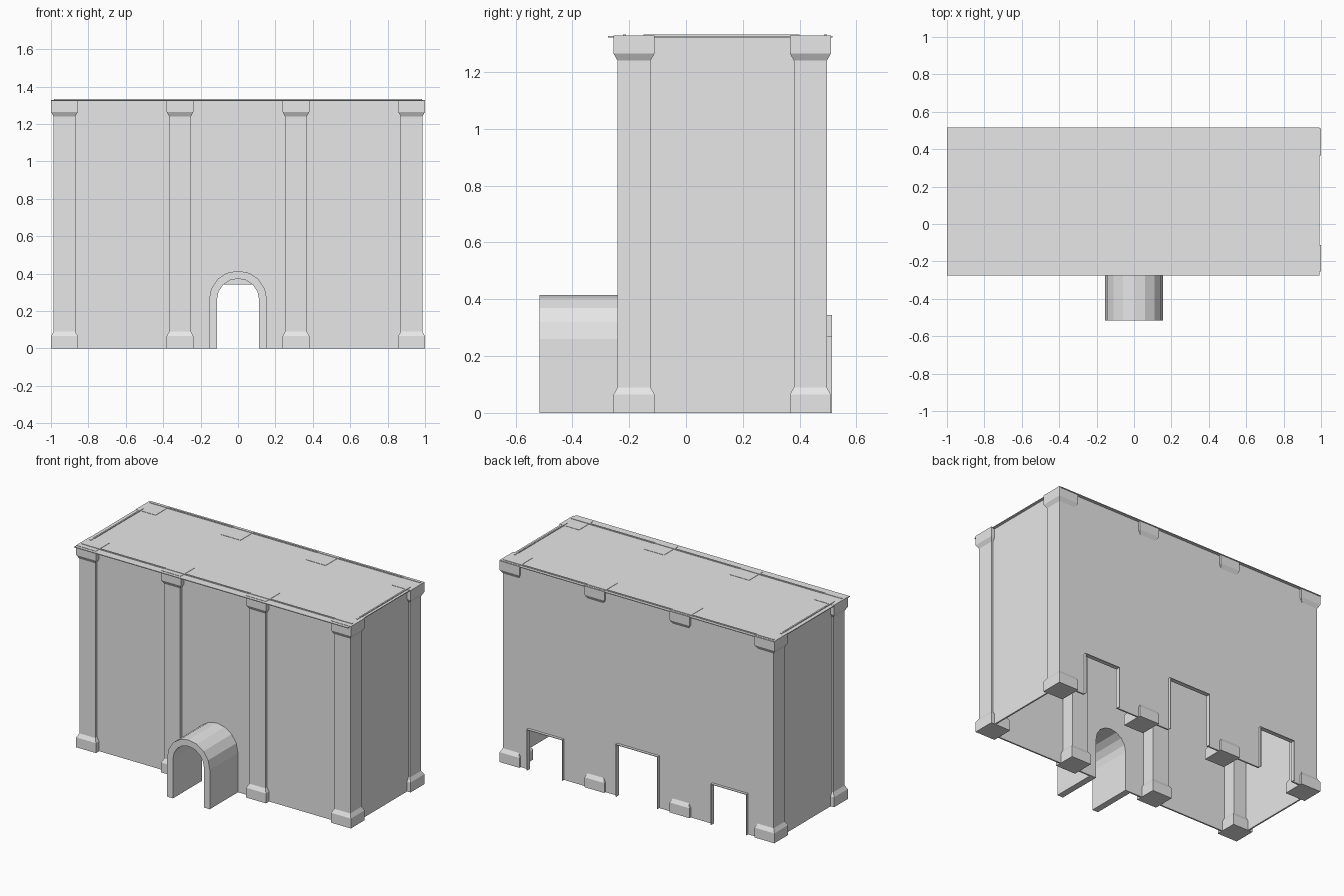
import bpy
import bmesh
import math

cube = bpy.data.objects.get("Cube")
if cube:
    bpy.data.objects.remove(cube)

# One pale stone colour for everything
stone = bpy.data.materials.new("pale_grey_stone")
stone.use_nodes = True
stone.diffuse_color = (0.8, 0.8, 0.8, 1)
stone.node_tree.nodes["Principled BSDF"].inputs["Base Color"].default_value = (0.8, 0.8, 0.8, 1)

HEIGHT = 1.332
FRONT, BACK = -0.222, 0.496
SHEET = 0.01


def finish(name, bm):
    bmesh.ops.recalc_face_normals(bm, faces=bm.faces)
    mesh = bpy.data.meshes.new(name)
    bm.to_mesh(mesh)
    bm.free()
    mesh.materials.append(stone)
    obj = bpy.data.objects.new(name, mesh)
    bpy.context.collection.objects.link(obj)
    return obj


def extrude_outline(name, outline, y0, y1):
    """Extrude an x-z outline along y."""
    bm = bmesh.new()
    face = bm.faces.new([bm.verts.new((x, y0, z)) for x, z in outline])
    new = bmesh.ops.extrude_face_region(bm, geom=[face])["geom"]
    moved = [v for v in new if isinstance(v, bmesh.types.BMVert)]
    bmesh.ops.translate(bm, verts=moved, vec=(0, y1 - y0, 0))
    return finish(name, bm)


def box(name, x, y, z):
    outline = [(x[0], z[0]), (x[1], z[0]), (x[1], z[1]), (x[0], z[1])]
    return extrude_outline(name, outline, *y)


def arch(radius, spring=0.26, steps=8):
    """Left foot, round head, right foot."""
    head = [(-radius * math.cos(math.pi * i / steps),
             spring + radius * math.sin(math.pi * i / steps)) for i in range(steps + 1)]
    return [(-radius, 0)] + head + [(radius, 0)]


def doorway(centre, half, top):
    return [(centre - half, 0), (centre - half, top), (centre + half, top), (centre + half, 0)]


def wall_outline(openings):
    """Wall sheet with openings notched into its lower edge, left to right."""
    points = [(-0.985, 0)]
    for opening in openings:
        points += opening
    return points + [(0.985, 0), (0.985, HEIGHT), (-0.985, HEIGHT)]


# Square piers with splayed bases and capitals
PIER_PROFILE = [(0, 0.072), (0.065, 0.072), (0.09, 0.058),
                (1.24, 0.058), (1.265, 0.072), (1.329, 0.072)]


def pier(name, x, y):
    bm = bmesh.new()
    rings = []
    for z, h in PIER_PROFILE:
        rings.append([bm.verts.new((x + sx * h, y + sy * h, z))
                      for sx, sy in ((-1, -1), (1, -1), (1, 1), (-1, 1))])
    for low, high in zip(rings, rings[1:]):
        for i in range(4):
            j = (i + 1) % 4
            bm.faces.new((low[i], low[j], high[j], high[i]))
    bm.faces.new(rings[0])
    bm.faces.new(rings[-1])
    finish(name, bm)


for row, y in (("front", -0.183), ("back", 0.438)):
    for i, x in enumerate((-0.928, -0.31, 0.31, 0.928)):
        pier(f"{row}_pier_{i + 1}", x, y)

# Front wall with the arched entrance
extrude_outline("front_wall", wall_outline([arch(0.113)]), FRONT, FRONT + SHEET)

# Arched tunnel standing out from the entrance
extrude_outline("entrance_tunnel", arch(0.155) + arch(0.113)[::-1], -0.515, FRONT + SHEET)

# Back wall with three square doorways, each with a thin projecting rim
DOORS = [(-0.67, 0.13, 0.27), (0, 0.153, 0.345), (0.67, 0.13, 0.27)]
extrude_outline("back_wall", wall_outline([doorway(*d) for d in DOORS]), BACK - SHEET, BACK)
for i, (centre, half, top) in enumerate(DOORS):
    rim = doorway(centre, half, top) + doorway(centre, half - 0.004, top - 0.004)[::-1]
    extrude_outline(f"doorway_rim_{i + 1}", rim, BACK - SHEET, 0.514)

# Side walls between the corner piers
for side, s in (("right", -1), ("left", 1)):
    edges = sorted((s * 0.975, s * (0.975 - SHEET)))
    box(f"{side}_wall", edges, (-0.15, 0.4), (0, HEIGHT))

# Thin flat roof, overhanging the front
box("roof", (-1.0, 0.992), (-0.275, 0.515), (1.322, 1.327))
